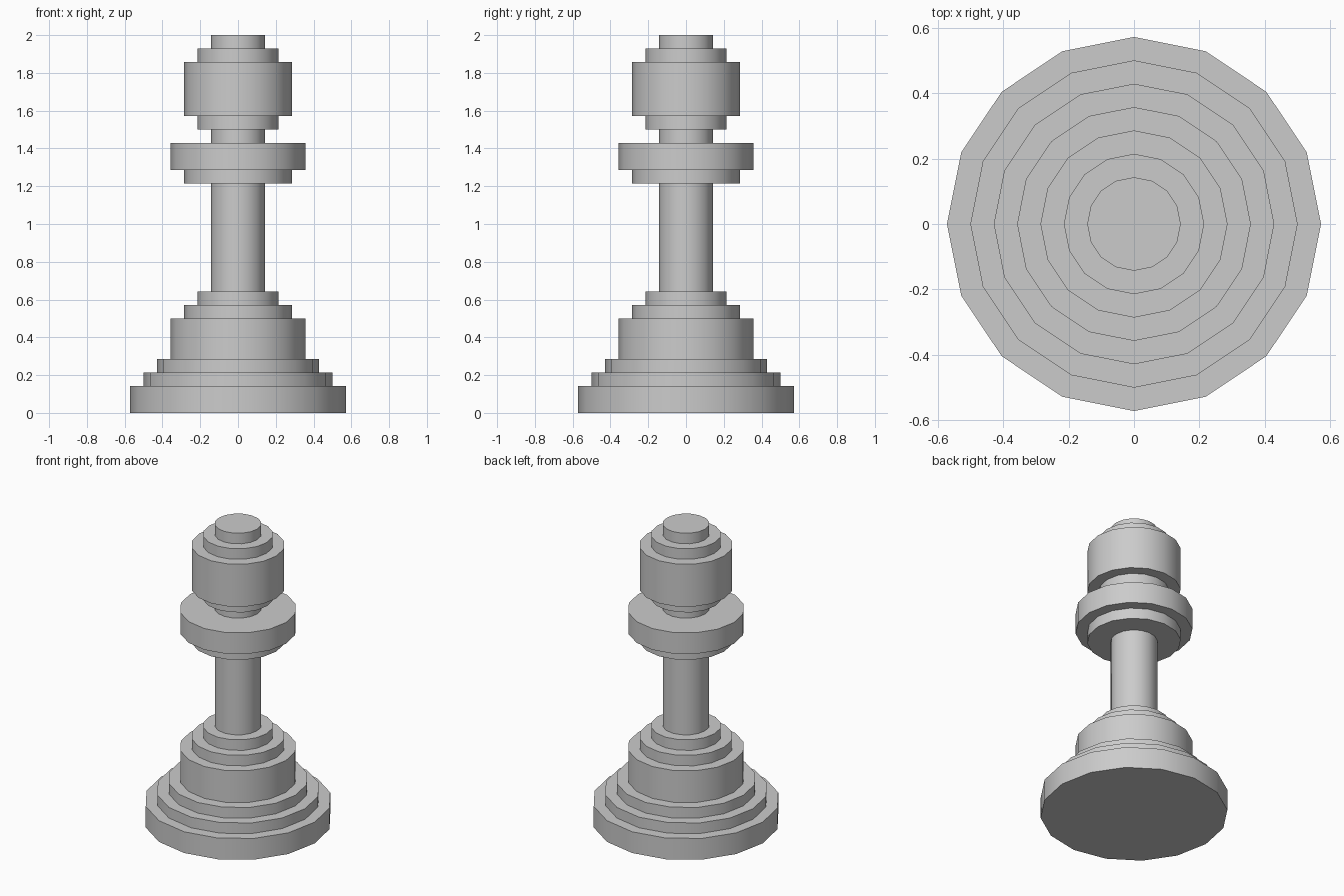
import bpy
import bmesh
from math import cos, sin, tau, radians

if "Cube" in bpy.data.objects:
    bpy.data.objects.remove(bpy.data.objects["Cube"])

UNIT = 2 / 28      # step size: the whole piece is 28 steps tall
SIDES = 16


def stepped_turning(name, z, tiers):
    """Lathe a stack of (radius, height) tiers into one closed mesh; return its top."""
    profile = []
    for radius, height in tiers:
        profile += [(radius, z), (radius, z + height)]
        z += height

    bm = bmesh.new()
    rings = [[bm.verts.new((r * UNIT * cos(tau * i / SIDES),
                            r * UNIT * sin(tau * i / SIDES),
                            h * UNIT)) for i in range(SIDES)]
             for r, h in profile]
    for low, high in zip(rings, rings[1:]):
        for i in range(SIDES):
            j = (i + 1) % SIDES
            bm.faces.new((low[i], low[j], high[j], high[i]))
    bm.faces.new(rings[0][::-1])
    bm.faces.new(rings[-1])

    mesh = bpy.data.meshes.new(name)
    bm.to_mesh(mesh)
    bm.free()
    obj = bpy.data.objects.new(name, mesh)
    bpy.context.collection.objects.link(obj)

    # Smooth round walls, crisp steps
    bpy.ops.object.select_all(action='DESELECT')
    obj.select_set(True)
    bpy.context.view_layer.objects.active = obj
    bpy.ops.object.shade_smooth_by_angle(angle=radians(30))
    return z


# Stepped foot
top = stepped_turning("base", 0, [(8, 2), (7, 1), (6, 1), (5, 3), (4, 1), (3, 1)])
# Slim column
top = stepped_turning("stem", top, [(2, 8)])
# Wide ring under the head
top = stepped_turning("collar", top, [(4, 1), (5, 2)])
# Neck and stepped ball
stepped_turning("head", top, [(2, 1), (3, 1), (4, 4), (3, 1), (2, 1)])
